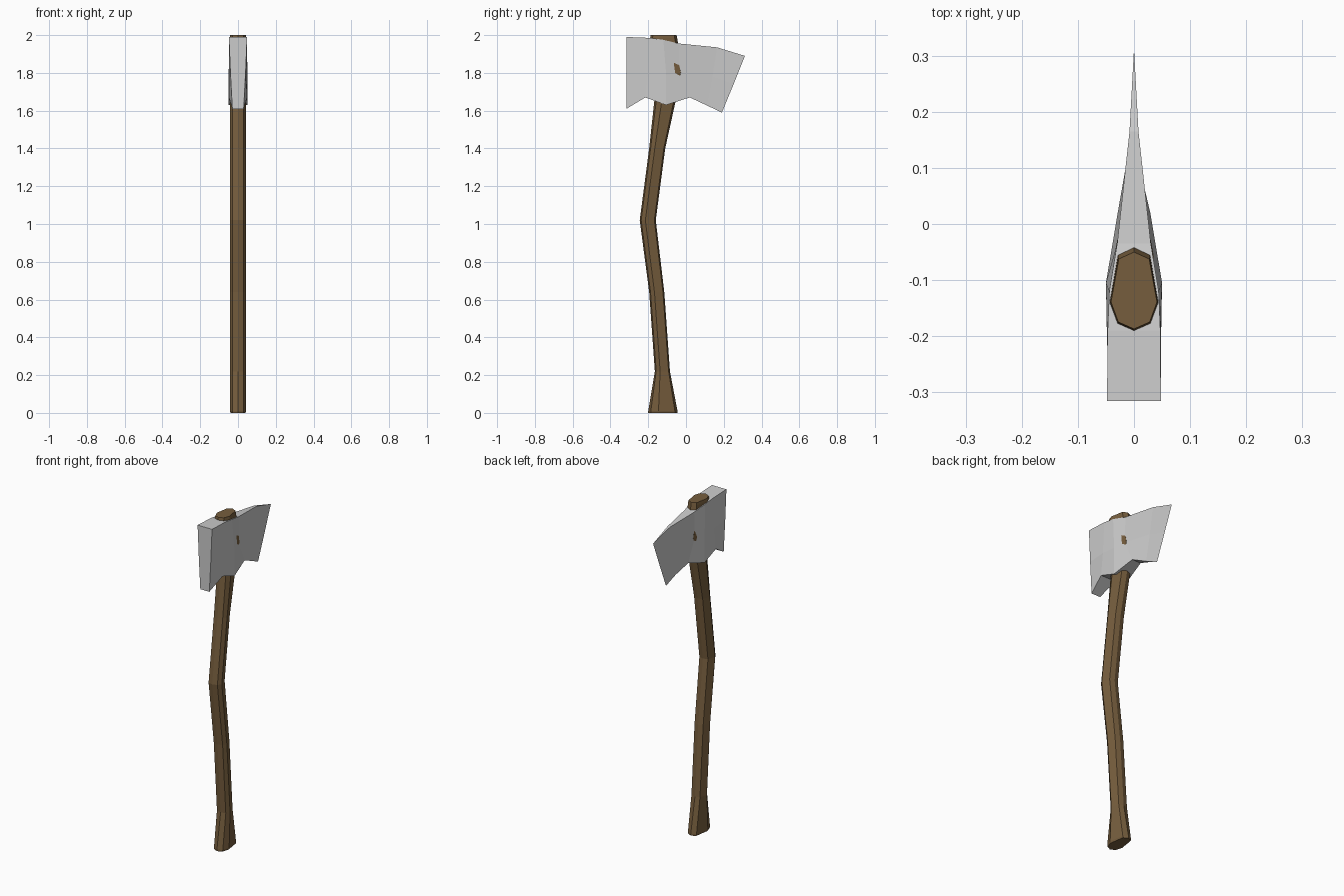
import bpy
import bmesh

if "Cube" in bpy.data.objects:
    bpy.data.objects.remove(bpy.data.objects["Cube"])


def loft(name, rings, cap_end=True):
    """Skin a list of equal-length closed rings into a flat-shaded mesh."""
    bm = bmesh.new()
    loops = [[bm.verts.new(p) for p in ring] for ring in rings]
    for a, b in zip(loops, loops[1:]):
        for i in range(len(a)):
            j = (i + 1) % len(a)
            bm.faces.new((a[i], a[j], b[j], b[i]))
    bm.faces.new(loops[0])
    if cap_end:
        bm.faces.new(loops[-1])
    bmesh.ops.remove_doubles(bm, verts=bm.verts, dist=1e-5)
    bmesh.ops.recalc_face_normals(bm, faces=bm.faces)
    mesh = bpy.data.meshes.new(name)
    bm.to_mesh(mesh)
    bm.free()
    obj = bpy.data.objects.new(name, mesh)
    bpy.context.collection.objects.link(obj)
    return obj


# Handle: eight-sided section (x fraction, depth fraction from the front)
section = [(0, 0), (.66, .09), (1, .65), (.68, .91), (0, 1),
           (-.68, .91), (-1, .65), (-.66, .09)]
# z, rear y, blade-side y, half width
stations = [
    (0.00, -.200, -.045, .040), (0.01, -.200, -.045, .043),
    (0.22, -.165, -.085, .043), (0.64, -.195, -.115, .043),
    (1.02, -.245, -.160, .043), (1.40, -.195, -.110, .043),
    (1.65, -.168, -.055, .043), (1.80, -.160, -.015, .045),
    (1.985, -.190, -.047, .043), (2.00, -.187, -.050, .041),
]
handle = loft("handle", [
    [(fx * w, front + fy * (rear - front), z) for fx, fy in section]
    for z, rear, front, w in stations])
wood = bpy.data.materials.new("wood")
wood.diffuse_color = (.18, .11, .047, 1)
wood.use_nodes = True
wood.node_tree.nodes["Principled BSDF"].inputs["Base Color"].default_value = wood.diffuse_color
handle.data.materials.append(wood)

# Axe head: each slice has top, middle and bottom (y, z, half width)
slices = [
    [(-.315, 1.99, .048), (-.315, 1.80, .040), (-.315, 1.61, .030)],
    [(-.190, 1.985, .047), (-.200, 1.80, .048), (-.215, 1.67, .048)],
    [(-.120, 1.975, .044), (-.105, 1.79, .050), (-.105, 1.63, .050)],
    [(-.035, 1.955, .030), (-.040, 1.80, .030), (.020, 1.67, .029)],
    [(.165, 1.935, .008), (.140, 1.78, .008), (.110, 1.628, .008)],
    [(.312, 1.89, 0), (.252, 1.74, 0), (.190, 1.59, 0)],
]
loft("axe_head", [
    [(w, y, z) for y, z, w in s] + [(-w, y, z) for y, z, w in reversed(s)]
    for s in slices], cap_end=False)
